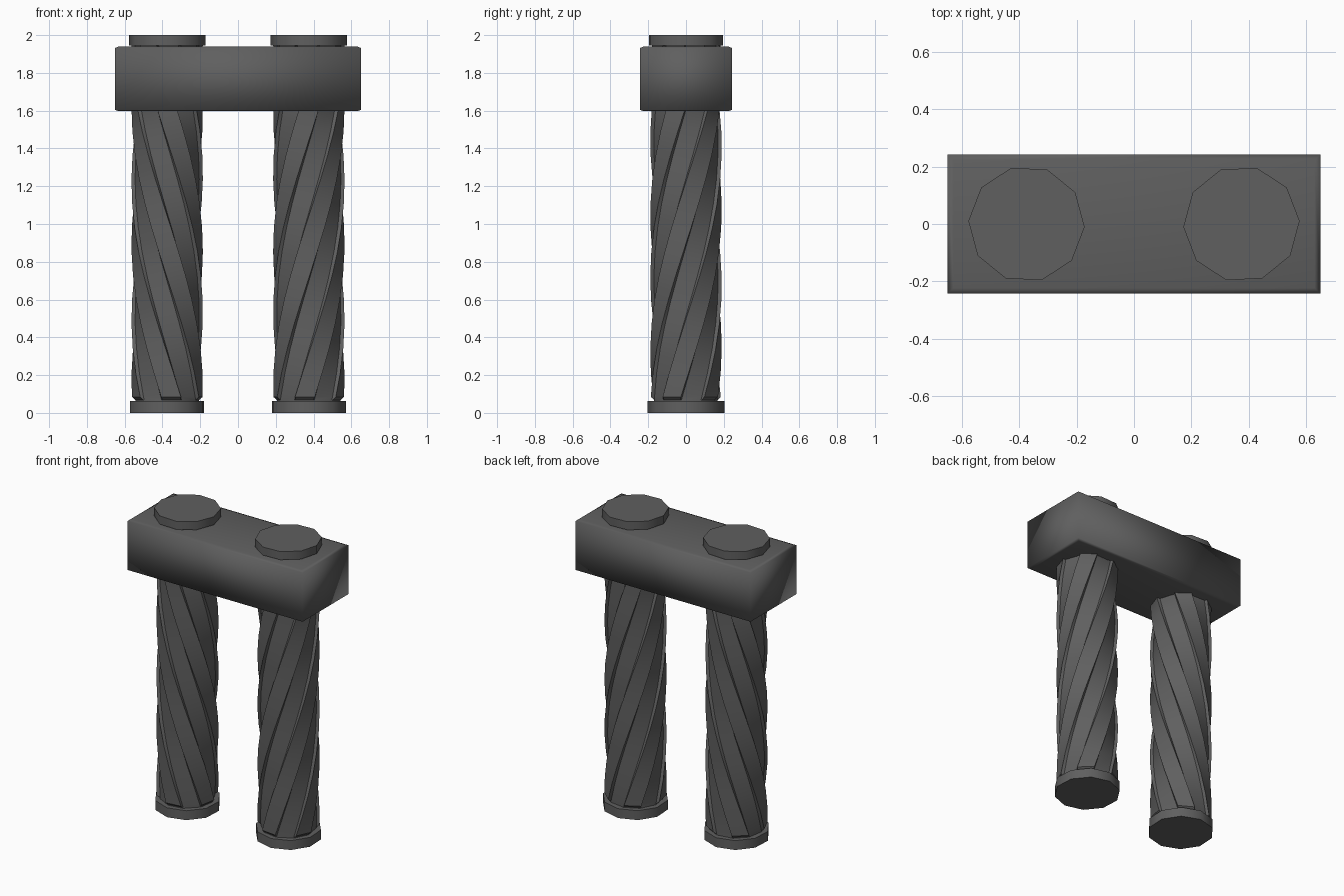
import bpy, bmesh, math

if "Cube" in bpy.data.objects:
    bpy.data.objects.remove(bpy.data.objects["Cube"], do_unlink=True)

# One dark grey stone colour
stone = bpy.data.materials.new("dark grey stone")
stone.use_nodes = True
GREY = (0.115, 0.115, 0.115, 1)
stone.diffuse_color = GREY
stone.node_tree.nodes["Principled BSDF"].inputs["Base Color"].default_value = GREY
stone.node_tree.nodes["Principled BSDF"].inputs["Roughness"].default_value = 0.8

COLUMN_X = 0.375
TWIST = 99                      # degrees of turn per unit of height
RIDGES = 5
CORE_R, RIDGE_R, DISC_R = 0.170, 0.189, 0.203


def turn_at(z):
    return 3 + (z - 2) * TWIST


def loft(name, rings, smooth_angle):
    """Skin a stack of equal-length point rings and close both ends."""
    bm = bmesh.new()
    rows = [[bm.verts.new(p) for p in ring] for ring in rings]
    n = len(rows[0])
    for low, high in zip(rows, rows[1:]):
        for j in range(n):
            k = (j + 1) % n
            bm.faces.new((low[j], low[k], high[k], high[j]))
    bm.faces.new(rows[0])
    bm.faces.new(rows[-1])
    bmesh.ops.recalc_face_normals(bm, faces=bm.faces)
    mesh = bpy.data.meshes.new(name)
    bm.to_mesh(mesh)
    bm.free()
    mesh.materials.append(stone)
    obj = bpy.data.objects.new(name, mesh)
    bpy.context.collection.objects.link(obj)
    bpy.ops.object.select_all(action='DESELECT')
    obj.select_set(True)
    bpy.context.view_layer.objects.active = obj
    bpy.ops.object.shade_smooth_by_angle(angle=math.radians(smooth_angle))


def column_ring(side, profile, repeats, turn, z):
    """Repeat (degrees, radius) points round a column; side mirrors it."""
    ring = []
    for k in range(repeats):
        for deg, r in profile:
            a = math.radians(turn + deg + 360 / repeats * k)
            ring.append((side * (COLUMN_X + r * math.cos(a)), r * math.sin(a), z))
    return ring


def disc(name, side, turn, z0, z1):
    loft(name, [column_ring(side, [(0, DISC_R)], 10, turn, z) for z in (z0, z1)], 60)


def ridge_profile(r):
    # Every second side of a decagon raised straight out
    return [(0, CORE_R), (1.8, r), (34.2, r), (36, CORE_R)]


# Twisted columns, mirrored left and right
for label, side in (("left", 1), ("right", -1)):
    disc(label + "_base_disc", side, turn_at(0), 0, 0.063)
    disc(label + "_top_disc", side, turn_at(2), 1.945, 2.0)
    heights = [0.085 + (1.62 - 0.085) * i / 12 for i in range(13)]
    stack = [(0.055, CORE_R), (0.068, CORE_R)] + [(z, RIDGE_R) for z in heights]
    stack += [(1.94, RIDGE_R), (1.95, RIDGE_R)]
    loft(label + "_ridged_column",
         [column_ring(side, ridge_profile(r), RIDGES, turn_at(min(z, 1.95)), z)
          for z, r in stack], 25)

# Lintel with shallow sloped borders above and below
lintel = []
for z, inset in ((1.597, 0.02), (1.604, 0), (1.932, 0), (1.94, 0.02)):
    x, y = 0.65 - inset, 0.243 - inset
    lintel.append([(-x, -y, z), (x, -y, z), (x, y, z), (-x, y, z)])
loft("lintel", lintel, 80)
